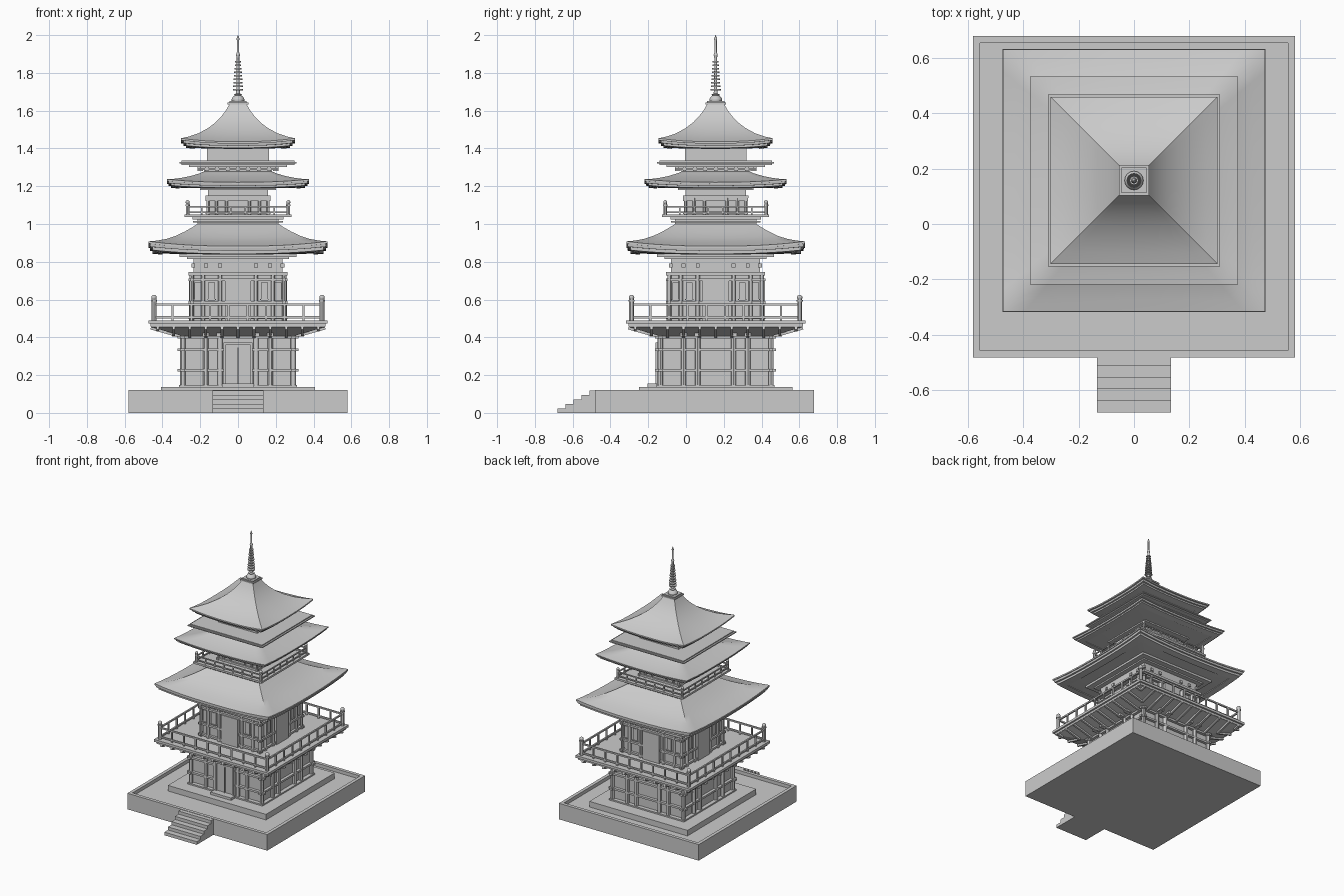
import bpy, bmesh, math
from mathutils import Matrix, Vector

CY = 0.157  # tower axis in y


def finish(name, bm, y=CY, smooth=False):
    bmesh.ops.recalc_face_normals(bm, faces=bm.faces)
    me = bpy.data.meshes.new(name)
    bm.to_mesh(me)
    bm.free()
    ob = bpy.data.objects.new(name, me)
    ob.location.y = y
    bpy.context.collection.objects.link(ob)
    if smooth:
        bpy.ops.object.select_all(action='DESELECT')
        ob.select_set(True)
        bpy.context.view_layer.objects.active = ob
        bpy.ops.object.shade_smooth_by_angle(angle=math.radians(30))
    return ob


def box(bm, x, y, z0, z1, sx, sy):
    bmesh.ops.create_cube(bm, size=1, matrix=Matrix.Translation((x, y, (z0 + z1) / 2))
                          @ Matrix.Diagonal((sx, sy, z1 - z0, 1)))


def post(bm, x, y, z0, z1, r, n=12):
    bmesh.ops.create_cone(bm, cap_ends=True, segments=n, radius1=r, radius2=r, depth=z1 - z0,
                          matrix=Matrix.Translation((x, y, (z0 + z1) / 2)))


def beam(bm, a, b, t):
    a, b = Vector(a), Vector(b)
    q = (b - a).to_track_quat('Z', 'Y').to_matrix().to_4x4()
    bmesh.ops.create_cube(bm, size=1, matrix=Matrix.Translation((a + b) / 2) @ q
                          @ Matrix.Diagonal((t, t, (b - a).length, 1)))


def four(bm):
    # repeat a front-side build on all four sides
    geom = list(bm.verts) + list(bm.edges) + list(bm.faces)
    for k in (1, 2, 3):
        d = bmesh.ops.duplicate(bm, geom=geom)['geom']
        bmesh.ops.rotate(bm, verts=[v for v in d if isinstance(v, bmesh.types.BMVert)],
                         cent=(0, 0, 0), matrix=Matrix.Rotation(k * math.pi / 2, 3, 'Z'))


def stack(name, levels):
    # square blocks: (half width, bottom, top)
    bm = bmesh.new()
    for h, z0, z1 in levels:
        box(bm, 0, 0, z0, z1, 2 * h, 2 * h)
    return finish(name, bm)


def square_loft(name, rings, m=12, smooth=True):
    # square rings (half width, z at middle, lift at corners)
    bm = bmesh.new()
    loops = []
    for h, z, lift in rings:
        loop = []
        for k in range(4):
            rot = Matrix.Rotation(k * math.pi / 2, 3, 'Z')
            for i in range(m):
                u = -1 + 2 * i / m
                loop.append(bm.verts.new(rot @ Vector((u * h, -h, z + lift * abs(u) ** 2.5))))
        loops.append(loop)
    n = 4 * m
    for a, b in zip(loops, loops[1:]):
        for i in range(n):
            bm.faces.new((a[i], a[(i + 1) % n], b[(i + 1) % n], b[i]))
    bm.faces.new(loops[0])
    bm.faces.new(loops[-1])
    return finish(name, bm, smooth=smooth)


def railing(name, h, z0, z_rail, z_post, n, t, knob):
    bm = bmesh.new()
    for z in (z0 + t, z_rail - t):
        box(bm, 0, -h, z, z + t, 2 * h, t)
    for i in range(1, n):
        box(bm, -h + 2 * h * i / n, -h, z0, z_rail, t, t)
    post(bm, -h, -h, z0, z_post, t * 1.15)
    if knob:
        post(bm, -h, -h, z_post - 0.015, z_post - 0.007, t * 1.5)
        bmesh.ops.create_uvsphere(bm, u_segments=12, v_segments=8, radius=t * 1.3,
                                  matrix=Matrix.Translation((-h, -h, z_post + 0.006)))
    four(bm)
    return finish(name, bm, smooth=True)


def frame(name, h, z0, z1, posts, r, rails, over):
    # wall posts and horizontal rails
    bm = bmesh.new()
    for x in posts:
        post(bm, x, -h, z0, z1, r)
        if -x not in posts:
            post(bm, -x, -h, z0, z1, r)
    for z in rails:
        box(bm, 0, -h, z - 0.007, z + 0.007, 2 * (h + over), r * 1.6)
    four(bm)
    return finish(name, bm, smooth=True)


# walled platform with sunken court
bm = bmesh.new()
box(bm, 0, 0, 0, 0.095, 1.16, 1.16)
for s in (-1, 1):
    box(bm, s * 0.5675, 0, 0.095, 0.12, 0.025, 1.16)
    box(bm, 0, s * 0.5675, 0.095, 0.12, 1.11, 0.025)
finish("platform", bm, y=0.098)

# front steps
bm = bmesh.new()
for i in range(5):
    y0 = -0.68 + 0.042 * i
    box(bm, 0, (y0 - 0.47) / 2, 0, 0.0235 * (i + 1), 0.268, -0.47 - y0)
finish("front_steps", bm, y=0)

# ground storey
stack("building_base", [(0.407, 0.08, 0.137), (0.312, 0.13, 0.147)])
stack("ground_walls", [(0.283, 0.14, 0.44)])
frame("ground_frame", 0.293, 0.14, 0.43, (0.293, 0.17, 0.095), 0.014, (0.225, 0.335, 0.40), 0.027)
bm = bmesh.new()
box(bm, 0, -0.299, 0.14, 0.36, 0.135, 0.022)
box(bm, 0, -0.313, 0.15, 0.345, 0.004, 0.01)
for s in (-1, 1):
    box(bm, s * 0.071, -0.303, 0.14, 0.37, 0.012, 0.03)
box(bm, 0, -0.303, 0.36, 0.372, 0.155, 0.03)
box(bm, 0, -0.335, 0.13, 0.155, 0.17, 0.05)
finish("ground_door", bm)

# lower balcony
square_loft("balcony_underside", [(0.305, 0.41, 0), (0.46, 0.455, 0), (0.46, 0.465, 0)], 1, False)
stack("balcony_floor", [(0.462, 0.457, 0.472), (0.475, 0.472, 0.49)])
bm = bmesh.new()
for i in range(-5, 6):
    x = i * 0.085
    s = max(0.30, abs(x))
    beam(bm, (x, -s, 0.403 + (s - 0.30) * 0.28), (x, -0.462, 0.449), 0.014)
for x in (-0.17, -0.095, 0.095, 0.17):
    box(bm, x, -0.32, 0.405, 0.44, 0.035, 0.06)
four(bm)
finish("balcony_ribs", bm)
railing("balcony_railing", 0.445, 0.49, 0.58, 0.605, 9, 0.011, True)

# second storey
stack("second_walls", [(0.235, 0.48, 0.74), (0.262, 0.728, 0.745), (0.236, 0.745, 0.83)])
frame("second_frame", 0.245, 0.49, 0.73, (0.245, 0.185, 0.095), 0.011, (0.505, 0.585, 0.705), 0.018)
bm = bmesh.new()
box(bm, 0, -0.25, 0.49, 0.70, 0.14, 0.02)
for s in (-1, 1):
    for x in (0.212, 0.14):
        box(bm, s * x, -0.238, 0.595, 0.69, 0.035, 0.012)
        box(bm, s * x, -0.242, 0.598, 0.604, 0.045, 0.014)
for x in (-0.17, -0.095, 0.095, 0.17, 0.235):
    box(bm, x, -0.237, 0.77, 0.79, 0.02, 0.018)
four(bm)
finish("second_doors_and_windows", bm)

# lower roof
stack("lower_roof_brackets", [(0.27, 0.815, 0.83), (0.31, 0.825, 0.85)])
square_loft("lower_roof", [
    (0.30, 0.84, 0), (0.40, 0.844, 0.01), (0.40, 0.838, 0.012), (0.452, 0.842, 0.02),
    (0.452, 0.858, 0.02), (0.465, 0.858, 0.022), (0.467, 0.872, 0.024), (0.473, 0.872, 0.025),
    (0.473, 0.883, 0.025), (0.43, 0.894, 0.018), (0.38, 0.908, 0.013), (0.33, 0.929, 0.008),
    (0.28, 0.957, 0.004), (0.24, 0.983, 0.001), (0.20, 1.01, 0)])

# upper balcony and third storey
stack("upper_balcony", [(0.215, 0.99, 1.01), (0.237, 1.008, 1.016), (0.215, 1.016, 1.025),
                        (0.24, 1.025, 1.036), (0.283, 1.036, 1.05)])
railing("upper_railing", 0.267, 1.05, 1.095, 1.11, 7, 0.008, True)
stack("third_walls", [(0.155, 1.04, 1.15), (0.173, 1.138, 1.15), (0.16, 1.15, 1.2)])
frame("third_frame", 0.16, 1.05, 1.145, (0.16, 0.115, 0.06), 0.008, (1.06, 1.13), 0.012)

# middle roof
stack("middle_roof_brackets", [(0.20, 1.18, 1.20)])
square_loft("middle_roof", [
    (0.20, 1.19, 0), (0.31, 1.192, 0.006), (0.31, 1.187, 0.007), (0.355, 1.192, 0.012),
    (0.355, 1.202, 0.012), (0.367, 1.202, 0.014), (0.369, 1.213, 0.015), (0.376, 1.213, 0.016),
    (0.376, 1.221, 0.016), (0.34, 1.227, 0.012), (0.30, 1.236, 0.008), (0.25, 1.25, 0.004),
    (0.20, 1.268, 0.001), (0.17, 1.283, 0)])

# upper deck and fourth storey
stack("upper_deck", [(0.18, 1.27, 1.29), (0.215, 1.285, 1.297), (0.20, 1.297, 1.303),
                     (0.26, 1.303, 1.314), (0.298, 1.312, 1.32), (0.31, 1.32, 1.328),
                     (0.298, 1.328, 1.335)])
bm = bmesh.new()
for i in range(-3, 4):
    box(bm, i * 0.055, -0.20, 1.28, 1.303, 0.018, 0.03)
four(bm)
finish("deck_brackets", bm)
stack("fourth_walls", [(0.163, 1.33, 1.41)])

# top roof
square_loft("top_roof", [
    (0.16, 1.40, 0), (0.23, 1.402, 0.005), (0.23, 1.398, 0.006), (0.275, 1.403, 0.012),
    (0.275, 1.414, 0.012), (0.288, 1.414, 0.015), (0.29, 1.426, 0.016), (0.302, 1.426, 0.018),
    (0.302, 1.436, 0.018), (0.26, 1.451, 0.012), (0.21, 1.474, 0.006), (0.16, 1.505, 0.002),
    (0.12, 1.537, 0), (0.09, 1.568, 0), (0.065, 1.60, 0), (0.045, 1.635, 0)])
stack("roof_cap", [(0.043, 1.62, 1.637), (0.055, 1.632, 1.642), (0.046, 1.642, 1.65)])

# finial: dome, rod, rings and tip
prof = [(0.033, 1.65), (0.034, 1.66), (0.028, 1.672), (0.018, 1.68), (0.022, 1.686), (0.011, 1.69),
        (0.008, 1.72), (0.007, 1.88), (0.011, 1.895), (0.006, 1.91), (0.006, 1.97), (0.008, 1.98),
        (0.001, 2.0)]
bm = bmesh.new()
for (r1, z1), (r2, z2) in zip(prof, prof[1:]):
    bmesh.ops.create_cone(bm, cap_ends=False, segments=16, radius1=r1, radius2=r2, depth=z2 - z1,
                          matrix=Matrix.Translation((0, 0, (z1 + z2) / 2)))
for i in range(9):
    z = 1.708 + i * 0.0185
    post(bm, 0, 0, z, z + 0.006, 0.027 - 0.0014 * i, 16)
bmesh.ops.remove_doubles(bm, verts=bm.verts, dist=0.00001)
finish("finial", bm, smooth=True)
